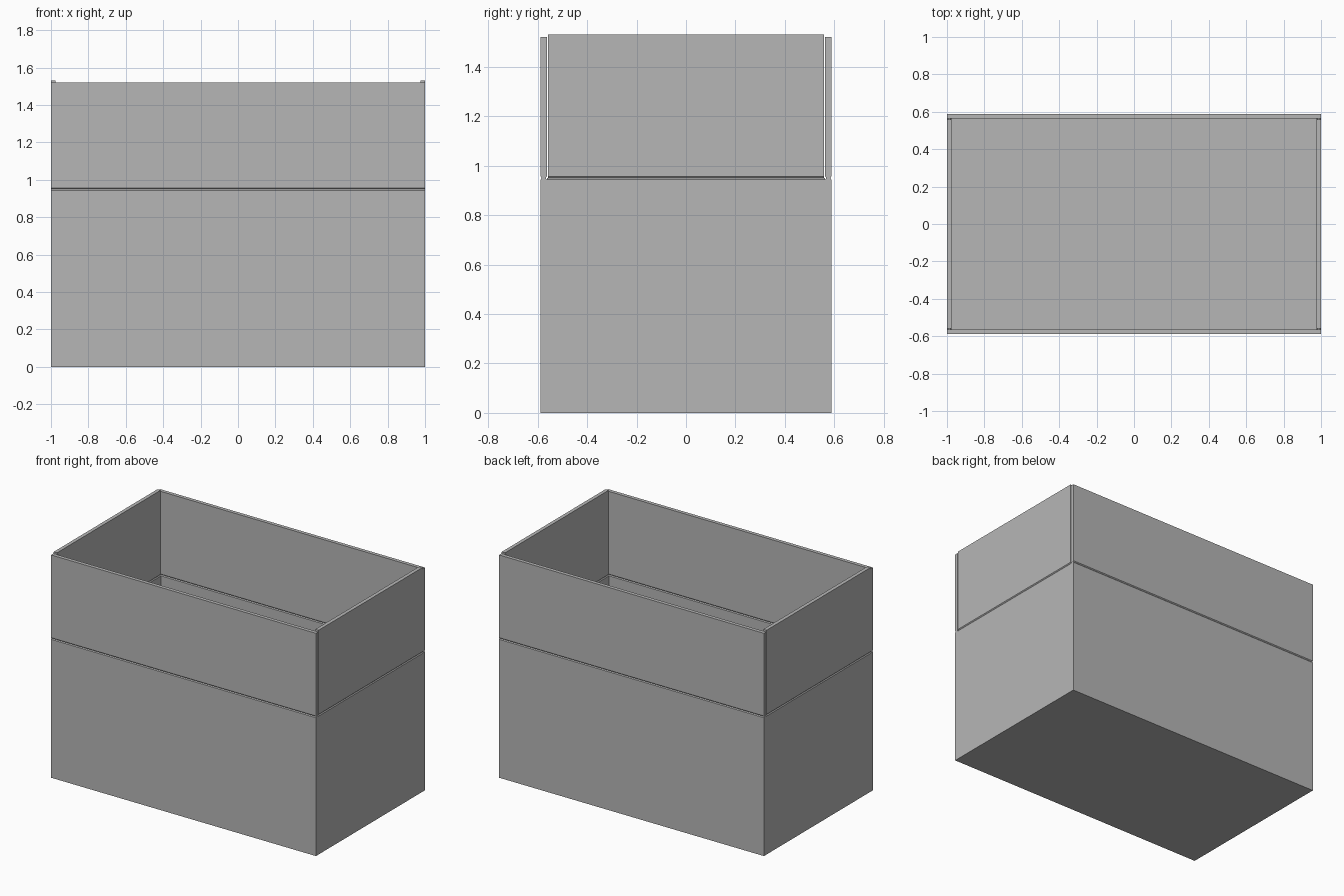
import bpy, bmesh
from mathutils import Vector

if "Cube" in bpy.data.objects:
    bpy.data.objects.remove(bpy.data.objects["Cube"], do_unlink=True)

HALF_X, HALF_Y = 1.0, 0.588
THICK = 0.025
FOLD = 0.95          # height of the fold line
SLOT = 0.004         # gap beside each short flap
GROOVE, DEPTH = 0.006, 0.005

grey = bpy.data.materials.new("board_grey")
grey.use_nodes = True
colour = (0.47, 0.47, 0.47, 1)
grey.diffuse_color = colour
grey.node_tree.nodes["Principled BSDF"].inputs["Base Color"].default_value = colour


def prism(name, points, start, end, place):
    """Extrude a 2D outline between two distances; place maps (u, z, d) to space."""
    bm = bmesh.new()
    face = bm.faces.new([bm.verts.new(place(u, z, start)) for u, z in points])
    step = Vector(place(0, 0, end)) - Vector(place(0, 0, start))
    extruded = bmesh.ops.extrude_face_region(bm, geom=[face], use_keep_orig=True)
    moved = [g for g in extruded["geom"] if isinstance(g, bmesh.types.BMVert)]
    bmesh.ops.translate(bm, verts=moved, vec=step)
    bmesh.ops.recalc_face_normals(bm, faces=bm.faces)
    mesh = bpy.data.meshes.new(name)
    bm.to_mesh(mesh)
    bm.free()
    mesh.materials.append(grey)
    obj = bpy.data.objects.new(name, mesh)
    bpy.context.collection.objects.link(obj)
    return obj


def lower_outline(outer):
    """Wall section up to the middle of the creased fold."""
    inner = outer - THICK
    return [(inner, 0), (outer, 0), (outer, FOLD - GROOVE), (outer - DEPTH, FOLD),
            (inner + DEPTH, FOLD), (inner, FOLD - GROOVE)]


def flap_outline(outer, top):
    """Upright flap section starting at the creased fold."""
    inner = outer - THICK
    return [(inner + DEPTH, FOLD), (outer - DEPTH, FOLD), (outer, FOLD + GROOVE),
            (outer, top), (inner, top), (inner, FOLD + GROOVE)]


# Long walls and flaps at front and back, short ones at left and right
inner_y = HALF_Y - THICK
for sign, long_side, short_side in ((-1, "front", "right"), (1, "back", "left")):
    along_x = lambda u, z, d, s=sign: (d, s * u, z)
    along_y = lambda u, z, d, s=sign: (s * u, d, z)
    prism(long_side + "_wall", lower_outline(HALF_Y), -HALF_X, HALF_X, along_x)
    prism(long_side + "_flap", flap_outline(HALF_Y, 1.52), -HALF_X, HALF_X, along_x)
    prism(short_side + "_wall", lower_outline(HALF_X), -inner_y, inner_y, along_y)
    prism(short_side + "_flap", flap_outline(HALF_X, 1.53),
          -inner_y + SLOT, inner_y - SLOT, along_y)

# Floor panel fitted between the walls
inner_x = HALF_X - THICK
prism("floor", [(-inner_y, 0), (inner_y, 0), (inner_y, THICK), (-inner_y, THICK)],
      -inner_x, inner_x, lambda u, z, d: (d, u, z))
